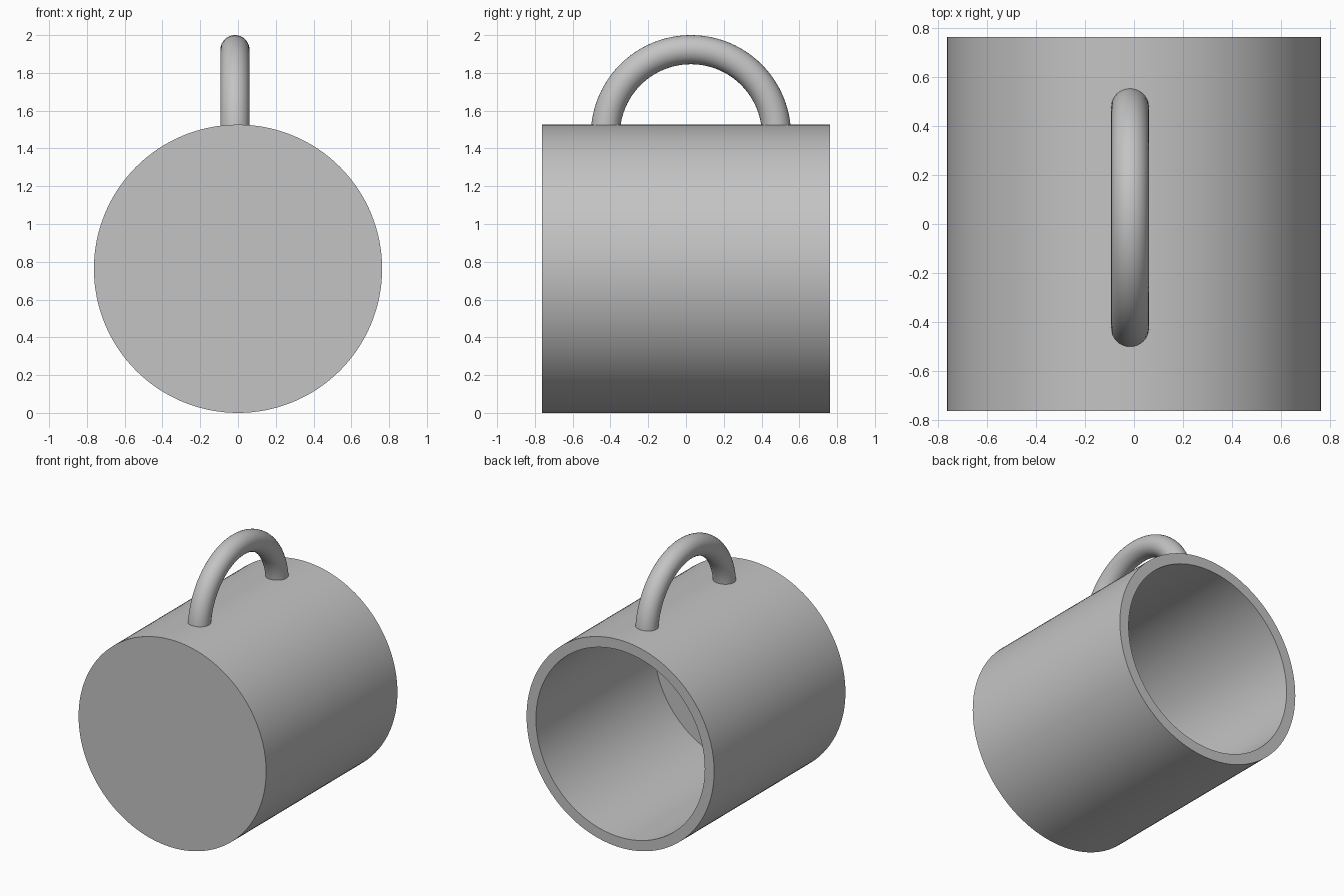
import bpy, bmesh
from math import pi, cos, sin, radians
from mathutils import Vector

if "Cube" in bpy.data.objects:
    bpy.data.objects.remove(bpy.data.objects["Cube"], do_unlink=True)

R = 0.763            # outer radius and half length of the cup
INNER = 0.687        # radius of the hollow
FLOOR = 0.15         # thickness of the closed end
ARC, TUBE = 0.453, 0.077   # handle arc radius and tube radius

grey = bpy.data.materials.new("plain grey")
grey.use_nodes = True
colour = (0.55, 0.55, 0.55, 1)
grey.diffuse_color = colour
grey.node_tree.nodes["Principled BSDF"].inputs["Base Color"].default_value = colour


def spun_object(name, points, closed, axis, angle, steps, location):
    """Sweep a profile around an axis through the object's origin."""
    bm = bmesh.new()
    verts = [bm.verts.new(p) for p in points]
    edges = [bm.edges.new(pair) for pair in zip(verts, verts[1:])]
    if closed:
        edges.append(bm.edges.new((verts[-1], verts[0])))
    bmesh.ops.spin(bm, geom=verts + edges, cent=(0, 0, 0), axis=axis,
                   angle=angle, steps=steps)
    bmesh.ops.remove_doubles(bm, verts=bm.verts, dist=1e-5)
    # Cap any open ends
    rim = [e for e in bm.edges if e.is_boundary]
    if rim:
        bmesh.ops.holes_fill(bm, edges=rim, sides=0)
    bmesh.ops.recalc_face_normals(bm, faces=bm.faces)
    mesh = bpy.data.meshes.new(name)
    bm.to_mesh(mesh)
    bm.free()
    mesh.materials.append(grey)
    obj = bpy.data.objects.new(name, mesh)
    obj.location = location
    bpy.context.collection.objects.link(obj)
    bpy.ops.object.select_all(action="DESELECT")
    obj.select_set(True)
    bpy.context.view_layer.objects.active = obj
    bpy.ops.object.shade_smooth_by_angle(angle=radians(35))
    return obj


# Cup lying on its side: closed at the front, open at the back
profile = [(0, -R), (R, -R), (R, R), (INNER, R), (INNER, FLOOR - R), (0, FLOOR - R)]
spun_object("cup_body", [Vector((x, y, 0)) for x, y in profile], False,
            (0, 1, 0), 2 * pi, 128, (0, 0, R))

# Half-ring handle, its ends sunk into the wall
ring = [Vector((TUBE * cos(a), ARC + TUBE * sin(a), 0))
        for a in (2 * pi * i / 32 for i in range(32))]
spun_object("handle", ring, True, (1, 0, 0), pi, 48, (-0.016, 0.026, 2 - ARC - TUBE))
